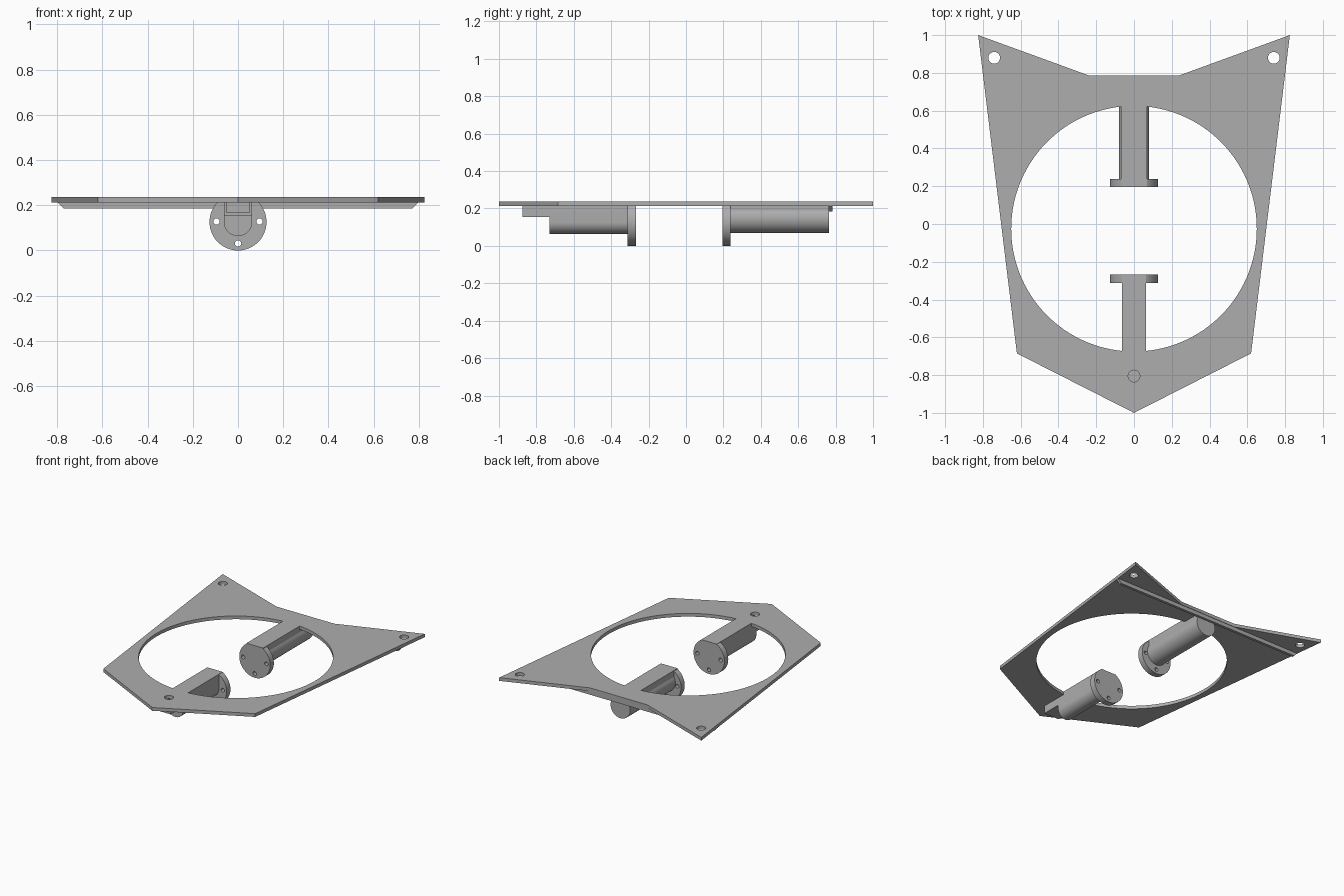
import bpy, bmesh, math

old = bpy.data.objects.get("Cube")
if old:
    bpy.data.objects.remove(old, do_unlink=True)

grey = bpy.data.materials.new("light_grey")
grey.use_nodes = True
grey.diffuse_color = (0.42, 0.42, 0.42, 1)
grey.node_tree.nodes["Principled BSDF"].inputs["Base Color"].default_value = (0.42, 0.42, 0.42, 1)

BOTTOM, TOP = 0.213, 0.237   # plate faces
DISC_Z = 0.126               # flange centre height


def prism(name, points, axis, start, end):
    """Extrude an outline: xy points along z, or xz points along y."""
    bm = bmesh.new()

    def place(p, d):
        return (p[0], p[1], d) if axis == "z" else (p[0], d, p[1])
    face = bm.faces.new([bm.verts.new(place(p, start)) for p in points])
    moved = bmesh.ops.extrude_face_region(bm, geom=[face])["geom"]
    shift = (0, 0, end - start) if axis == "z" else (0, end - start, 0)
    bmesh.ops.translate(bm, vec=shift, verts=[v for v in moved if isinstance(v, bmesh.types.BMVert)])
    bmesh.ops.recalc_face_normals(bm, faces=bm.faces)
    mesh = bpy.data.meshes.new(name)
    bm.to_mesh(mesh)
    bm.free()
    mesh.materials.append(grey)
    obj = bpy.data.objects.new(name, mesh)
    bpy.context.collection.objects.link(obj)
    return obj


def arc(cx, cy, r, a0, a1, n=32):
    return [(cx + r * math.cos(a0 + (a1 - a0) * i / n),
             cy + r * math.sin(a0 + (a1 - a0) * i / n)) for i in range(n + 1)]


def circle(cx, cy, r, n=32):
    return arc(cx, cy, r, 0, math.tau, n)[:-1]


def activate(obj):
    bpy.ops.object.select_all(action="DESELECT")
    obj.select_set(True)
    bpy.context.view_layer.objects.active = obj


def cut(obj, cutter):
    cutter.hide_render = True
    mod = obj.modifiers.new("cut", "BOOLEAN")
    mod.operation, mod.solver, mod.object = "DIFFERENCE", "EXACT", cutter
    activate(obj)
    bpy.ops.object.modifier_apply(modifier=mod.name)
    bpy.data.objects.remove(cutter, do_unlink=True)


def smooth(obj):
    activate(obj)
    bpy.ops.object.shade_smooth_by_angle(angle=math.radians(25))


# Plate outline, mirrored from one half
half = [(0.62, -0.685), (0.825, 1.0), (0.235, 0.785)]
plate = prism("plate", [(0, -1)] + half + [(-x, y) for x, y in reversed(half)], "z", BOTTOM, TOP)

# Large round opening, leaving a tongue at the front and back for the arms
R, CY, FRONT_W, BACK_W = 0.65, -0.025, 0.063, 0.068
FRONT_END, BACK_END = -0.268, 0.195
right = arc(0, CY, R, -math.acos(FRONT_W / R), math.acos(BACK_W / R), 64)
right.append((BACK_W, BACK_END))
opening = [(FRONT_W, FRONT_END)] + right
opening += [(-x, y) for x, y in reversed(opening)]
cut(plate, prism("opening_cutter", opening, "z", 0.1, 0.3))

# Screw holes
for x, y in ((-0.74, 0.88), (0.74, 0.88), (0, -0.805)):
    cut(plate, prism("screw_cutter", circle(x, y, 0.031), "z", 0.1, 0.3))
smooth(plate)

# Arms with rounded undersides
front = arc(0, 0.127, FRONT_W, -math.pi, 0) + [(FRONT_W, BOTTOM), (-FRONT_W, BOTTOM)]
smooth(prism("front_arm", front, "y", -0.73, FRONT_END - 0.01))
lean = math.acos(BACK_W / 0.08)
back = arc(0, 0.148, 0.08, -math.pi - lean, lean) + [(BACK_W, BOTTOM), (-BACK_W, BOTTOM)]
smooth(prism("back_arm", back, "y", BACK_END + 0.01, 0.765))

# Round flanges with flat tops and three bolt holes
flat = math.asin((TOP - 0.0005 - DISC_Z) / DISC_Z)
outline = arc(0, DISC_Z, DISC_Z, -math.pi - flat, flat, 64)
for name, y0, y1 in (("front_flange", -0.313, FRONT_END), ("back_flange", BACK_END, 0.238)):
    flange = prism(name, outline, "y", y0, y1)
    for x, z in ((-0.095, 0.128), (0.095, 0.128), (0, 0.031)):
        cut(flange, prism("bolt_cutter", circle(x, z, 0.014, 20), "y", y0 - 0.1, y1 + 0.1))
    smooth(flange)

# Open channel beneath the front screw hole
W, I = FRONT_W, 0.05
channel = [(-W, BOTTOM), (-W, 0.155), (W, 0.155), (W, BOTTOM),
           (I, BOTTOM), (I, 0.168), (-I, 0.168), (-I, BOTTOM)]
prism("front_channel", channel, "y", -0.875, -0.73)

# Stiffening rib under the back edge, with slanted ends
prism("back_rib", [(-0.797, BOTTOM), (-0.77, 0.185), (0.77, 0.185), (0.797, BOTTOM)], "y", 0.762, 0.782)
